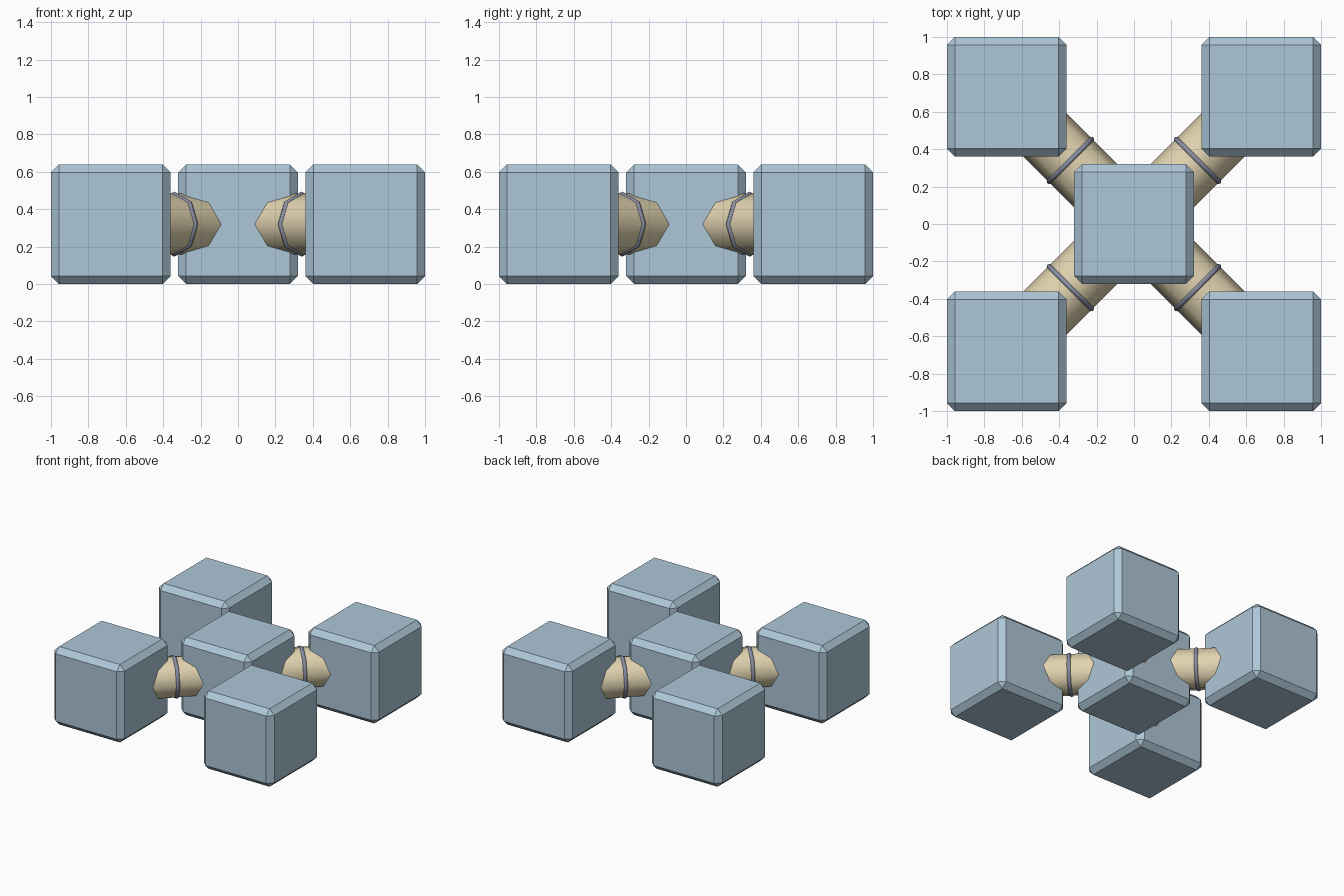
import bpy, math
from mathutils import Vector

if "Cube" in bpy.data.objects:
    bpy.data.objects.remove(bpy.data.objects["Cube"])

SIZE = 0.64          # cube edge length
MID = SIZE / 2       # height of all centres
OFF = 1 - SIZE / 2   # corner cube offset


def material(name, rgb):
    m = bpy.data.materials.new(name)
    m.diffuse_color = (*rgb, 1)
    m.use_nodes = True
    m.node_tree.nodes["Principled BSDF"].inputs["Base Color"].default_value = m.diffuse_color
    return m


BLUE = material("pale_blue", (0.42, 0.57, 0.68))
BEIGE = material("beige", (0.75, 0.65, 0.43))
GREY = material("blue_grey", (0.25, 0.27, 0.36))


def finish(name, mat, smooth=None):
    ob = bpy.context.object
    ob.name = name
    ob.data.materials.append(mat)
    if smooth:
        bpy.ops.object.shade_smooth_by_angle(angle=math.radians(smooth))
    return ob


def block(name, x, y):
    bpy.ops.mesh.primitive_cube_add(size=SIZE, location=(x, y, MID))
    ob = finish(name, BLUE)
    bev = ob.modifiers.new("chamfer", 'BEVEL')
    bev.width = 0.043
    bev.segments = 1


# Central block
block("centre_block", 0, 0)

for sx, sy, tag in ((1, 1, "back_right"), (-1, 1, "back_left"),
                    (-1, -1, "front_left"), (1, -1, "front_right")):
    # Corner block
    block("corner_block_" + tag, sx * OFF, sy * OFF)

    # Octagonal rod joining the centre to the corner, a vertex facing up
    spot = Vector((sx * OFF / 2, sy * OFF / 2, MID))
    turn = (0, math.pi / 2, math.atan2(sy, sx))
    bpy.ops.mesh.primitive_cylinder_add(vertices=8, radius=0.163, depth=0.56,
                                        location=spot, rotation=turn)
    finish("rod_" + tag, BEIGE, 60)

    # Thin collar around the middle of the rod
    bpy.ops.mesh.primitive_torus_add(major_segments=8, minor_segments=6,
                                     major_radius=0.158, minor_radius=0.016,
                                     location=spot, rotation=turn)
    finish("collar_" + tag, GREY, 70)
